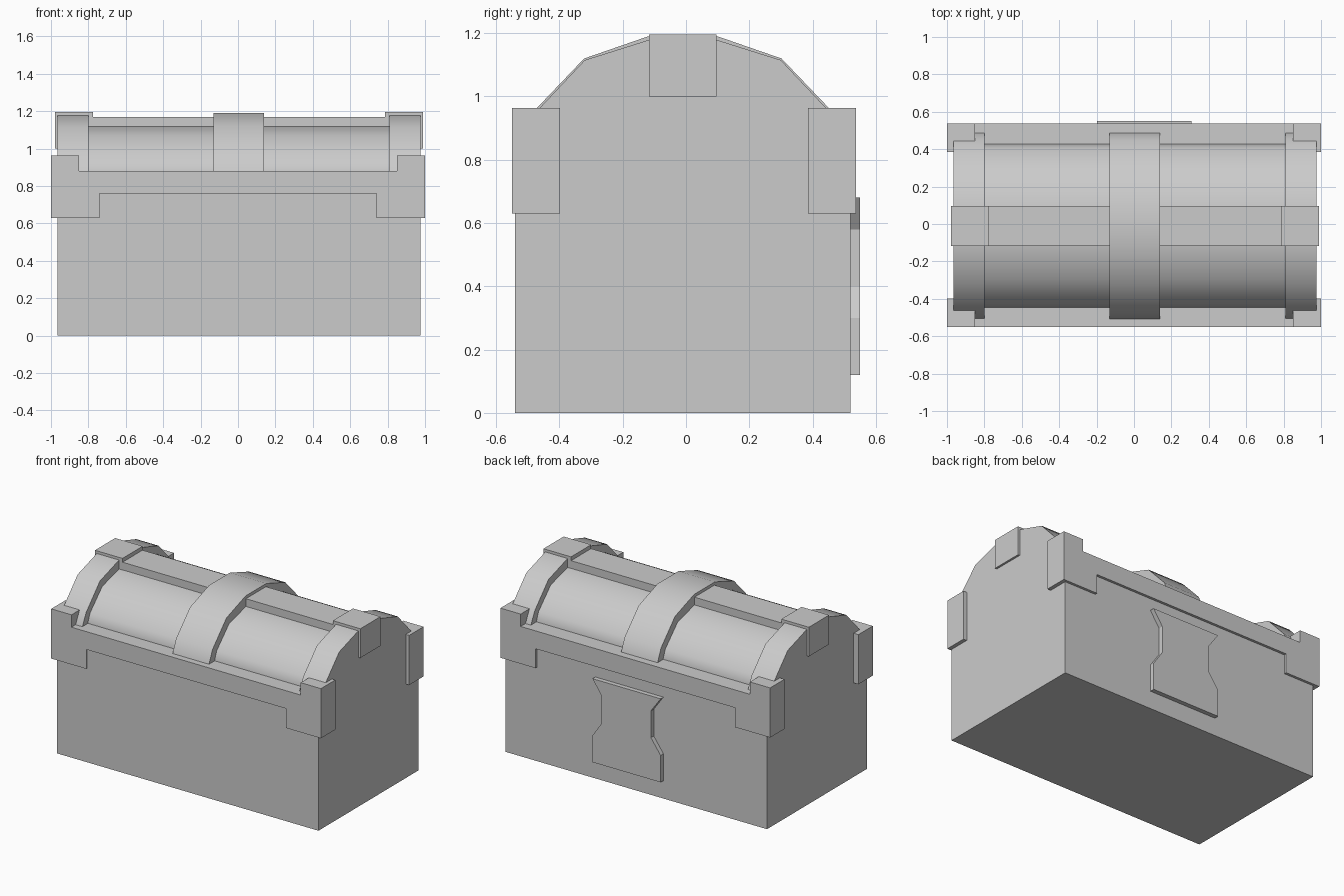
import bpy, bmesh

if "Cube" in bpy.data.objects:
    bpy.data.objects.remove(bpy.data.objects["Cube"])

CX, CY = 0.005, -0.01   # centre of body and lid


def finish(name, bm, smooth=False):
    bmesh.ops.recalc_face_normals(bm, faces=bm.faces)
    me = bpy.data.meshes.new(name)
    bm.to_mesh(me)
    bm.free()
    ob = bpy.data.objects.new(name, me)
    bpy.context.collection.objects.link(ob)
    if smooth:
        bpy.ops.object.select_all(action='DESELECT')
        ob.select_set(True)
        bpy.context.view_layer.objects.active = ob
        bpy.ops.object.shade_smooth_by_angle(angle=0.61)
    return ob


def prism(name, points, offset, smooth=False):
    """Extrude a closed 3D outline along an offset vector."""
    bm = bmesh.new()
    face = bm.faces.new([bm.verts.new(p) for p in points])
    ext = bmesh.ops.extrude_face_region(bm, geom=[face], use_keep_orig=True)
    verts = [g for g in ext["geom"] if isinstance(g, bmesh.types.BMVert)]
    bmesh.ops.translate(bm, verts=verts, vec=offset)
    return finish(name, bm, smooth)


def box(name, x0, x1, y0, y1, z0, z1):
    return prism(name, [(x0, y0, z0), (x1, y0, z0), (x1, y1, z0), (x0, y1, z0)],
                 (0, 0, z1 - z0))


def arch(name, half, x0, x1):
    """Half profile (y distance, z) mirrored about the lid centre."""
    prof = [(-y, z) for y, z in half] + [(y, z) for y, z in reversed(half)]
    prism(name, [(x0, CY + y, z) for y, z in prof], (x1 - x0, 0, 0), True)


# Body
box("chest_body", CX - 0.97, CX + 0.97, CY - 0.53, CY + 0.53, 0, 0.87)

# Rounded lid, end bands and middle band
arch("lid", [(0.437, 0.86), (0.437, 0.885), (0.415, 0.94), (0.285, 1.07), (0.1, 1.12)],
     CX - 0.9, CX + 0.9)
band = [(0.5, 0.86), (0.496, 0.88), (0.456, 0.96), (0.31, 1.115), (0.11, 1.178)]
for s, side in ((-1, "left"), (1, "right")):
    a, b = sorted((CX + s * 0.805, CX + s * 0.97))
    arch("end_band_" + side, band, a, b)
    # Cap block on the ridge end
    a, b = sorted((CX + s * 0.78, CX + s * 0.984))
    box("ridge_cap_" + side, a, b, CY - 0.107, CY + 0.107, 1.0, 1.196)
arch("middle_band", [(0.5, 0.86), (0.497, 0.88), (0.46, 0.965), (0.312, 1.12), (0.11, 1.19)],
     CX - 0.135, CX + 0.135)

# Ridge bar
box("ridge_bar", CX - 0.9, CX + 0.9, CY - 0.106, CY + 0.106, 1.05, 1.17)

# Rims with stepped corner guards, front and back
rim_half = [(0.74, 0.76), (0.74, 0.63), (1.0, 0.63), (1.0, 0.963), (0.85, 0.963), (0.85, 0.88)]
rim = rim_half + [(-x, z) for x, z in reversed(rim_half)]
for name, y in (("front_rim", -0.55), ("back_rim", 0.385)):
    prism(name, [(x, y, z) for x, z in rim], (0, 0.152, 0))

# Waisted plate on the back
plate = [(-0.197, 0.12), (0.308, 0.12), (0.308, 0.3), (0.24, 0.4), (0.24, 0.58), (0.308, 0.68),
         (-0.197, 0.68), (-0.125, 0.58), (-0.125, 0.4), (-0.197, 0.3)]
prism("lock_plate", [(x, 0.5, z) for x, z in plate], (0, 0.05, 0))
